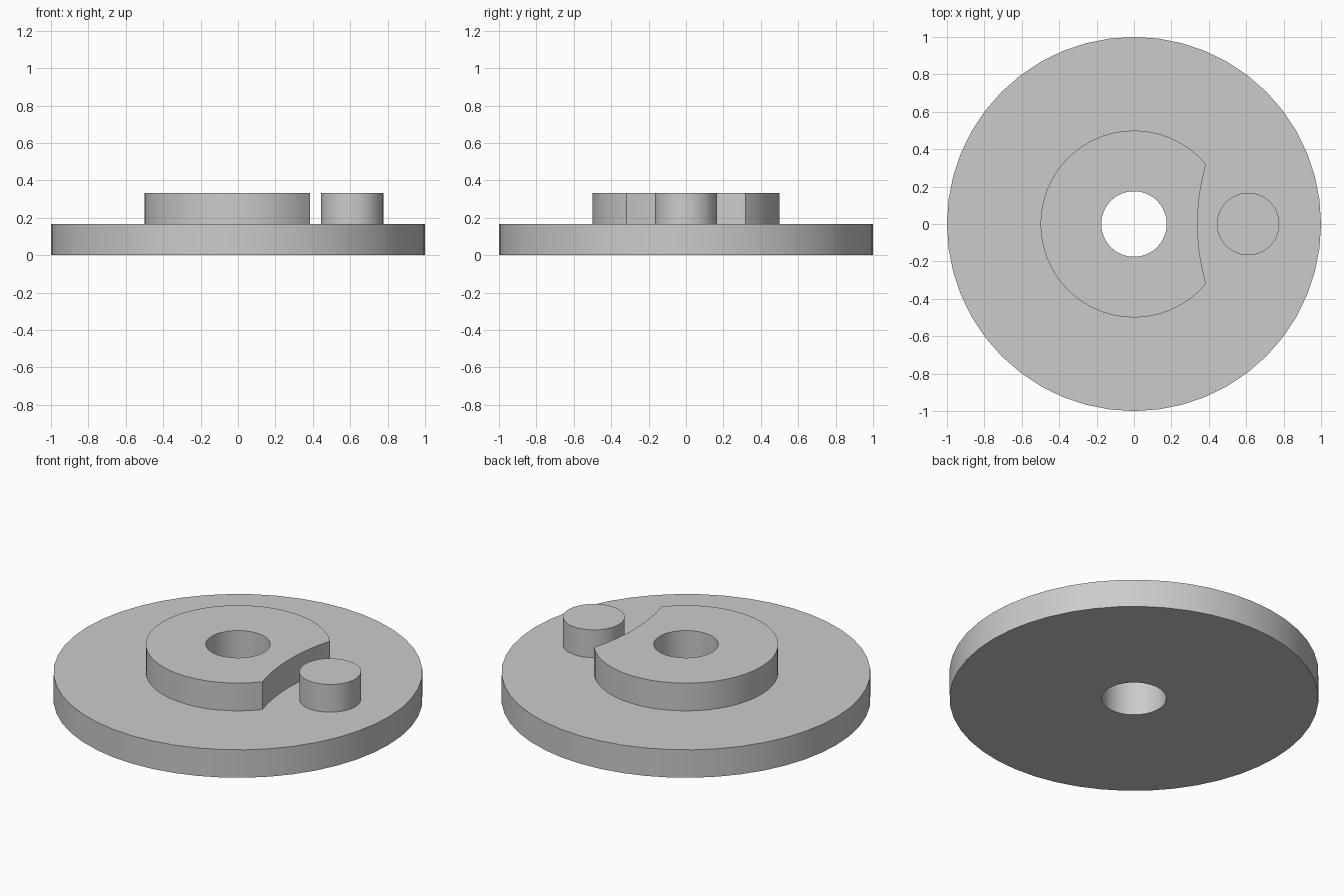
import bpy, bmesh, math

cube = bpy.data.objects.get("Cube")
if cube:
    bpy.data.objects.remove(cube, do_unlink=True)

BASE_TOP, TOP = 0.167, 0.333
HOLE_R, HUB_R = 0.175, 0.5
CUT_X, CUT_R = 1.5, 1.16      # circle that scoops the hub beside the pin

grey = bpy.data.materials.new("grey")
grey.use_nodes = True
colour = (0.6, 0.6, 0.6, 1)
grey.diffuse_color = colour
grey.node_tree.nodes["Principled BSDF"].inputs["Base Color"].default_value = colour


def finish(name, bm):
    bmesh.ops.recalc_face_normals(bm, faces=bm.faces)
    mesh = bpy.data.meshes.new(name)
    bm.to_mesh(mesh)
    bm.free()
    mesh.materials.append(grey)
    obj = bpy.data.objects.new(name, mesh)
    bpy.context.collection.objects.link(obj)
    bpy.ops.object.select_all(action="DESELECT")
    obj.select_set(True)
    bpy.context.view_layer.objects.active = obj
    bpy.ops.object.shade_smooth_by_angle(angle=math.radians(25))
    return obj


def bored_plate(name, angles, radius, z0, z1):
    """Closed plate with a round bore; radius(angle) gives its outline."""
    bm = bmesh.new()

    def loop(r, z):
        return [bm.verts.new((r(a) * math.cos(a), r(a) * math.sin(a), z)) for a in angles]

    def bore(a):
        return HOLE_R

    loops = [loop(radius, z0), loop(radius, z1), loop(bore, z1), loop(bore, z0)]
    n = len(angles)
    for k in range(4):
        a, b = loops[k], loops[(k + 1) % 4]
        for i in range(n):
            j = (i + 1) % n
            bm.faces.new((a[i], a[j], b[j], b[i]))
    return finish(name, bm)


# Base disc
segments = 48
circle = [math.tau * i / segments for i in range(segments)]
bored_plate("base_disc", circle, lambda a: 1.0, 0, BASE_TOP)

# Raised hub with a concave scoop on its +x side
corner = math.acos((CUT_X**2 + HUB_R**2 - CUT_R**2) / (2 * CUT_X * HUB_R))
scoop = [-corner + 2 * corner * i / 12 for i in range(12)]
rim = [corner + (math.tau - 2 * corner) * i / 40 for i in range(40)]


def hub_radius(a):
    if math.cos(a) <= math.cos(corner):
        return HUB_R
    return CUT_X * math.cos(a) - math.sqrt(CUT_R**2 - (CUT_X * math.sin(a))**2)


bored_plate("locking_hub", scoop + rim, hub_radius, BASE_TOP, TOP)

# Drive pin
bm = bmesh.new()
bmesh.ops.create_cone(bm, cap_ends=True, segments=segments, radius1=0.167,
                      radius2=0.167, depth=TOP - BASE_TOP)
bmesh.ops.translate(bm, verts=bm.verts, vec=(0.61, 0, (TOP + BASE_TOP) / 2))
finish("drive_pin", bm)
